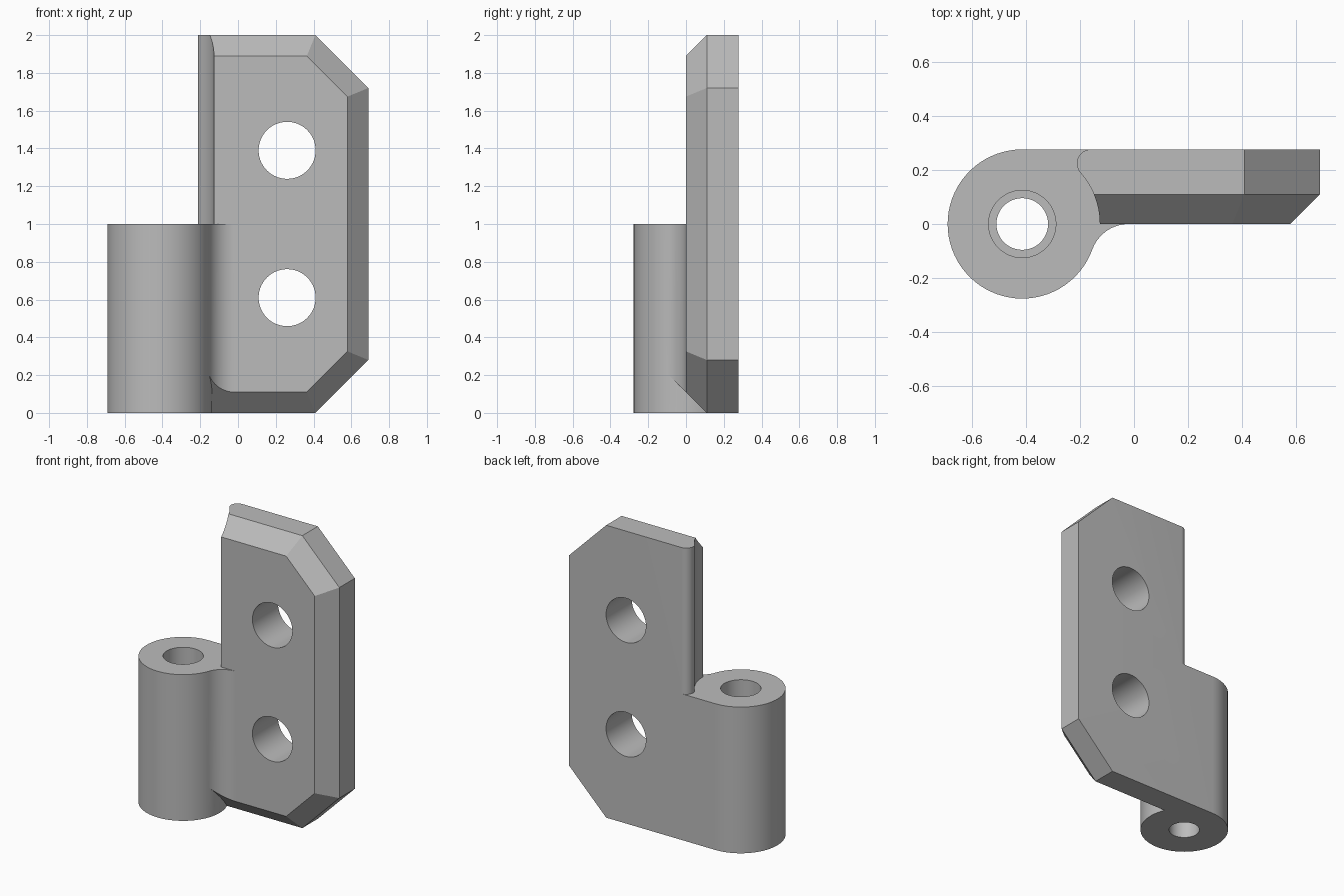
import bpy, bmesh, math
from mathutils import Vector

if "Cube" in bpy.data.objects:
    bpy.data.objects.remove(bpy.data.objects["Cube"])

AXIS = -0.415      # x of the pin axis
R = 0.277          # knuckle radius, also plate thickness
CH = 0.11          # chamfer depth
S2 = math.sqrt(2)

steel = bpy.data.materials.new("plain grey")
steel.diffuse_color = (0.5, 0.5, 0.5, 1)
steel.use_nodes = True
steel.node_tree.nodes["Principled BSDF"].inputs["Base Color"].default_value = steel.diffuse_color


def arc(cx, cy, r, a0, a1, n):
    pts = []
    for i in range(n + 1):
        a = math.radians(a0 + (a1 - a0) * i / n)
        pts.append((cx + r * math.cos(a), cy + r * math.sin(a)))
    return pts


def prism(name, pts, z0, z1, planes=()):
    """Extrude an xy outline, then keep the side n.p <= d of each plane."""
    bm = bmesh.new()
    base = bm.faces.new([bm.verts.new((x, y, z0)) for x, y in pts])
    ext = bmesh.ops.extrude_face_region(bm, geom=[base])
    verts = [g for g in ext["geom"] if isinstance(g, bmesh.types.BMVert)]
    bmesh.ops.translate(bm, verts=verts, vec=(0, 0, z1 - z0))
    for n, d in planes:
        n = Vector(n)
        bmesh.ops.bisect_plane(bm, geom=bm.verts[:] + bm.edges[:] + bm.faces[:],
                               dist=1e-6, plane_co=n * d / n.length_squared,
                               plane_no=n, clear_outer=True)
        rim = [e for e in bm.edges if e.is_boundary]
        if rim:
            bmesh.ops.edgeloop_fill(bm, edges=rim)
    bmesh.ops.recalc_face_normals(bm, faces=bm.faces[:])
    mesh = bpy.data.meshes.new(name)
    bm.to_mesh(mesh)
    bm.free()
    ob = bpy.data.objects.new(name, mesh)
    bpy.context.collection.objects.link(ob)
    mesh.materials.append(steel)
    return ob


def combine(target, tool, operation):
    mod = target.modifiers.new(operation.lower(), 'BOOLEAN')
    mod.operation, mod.solver, mod.object = operation, 'EXACT', tool
    bpy.context.view_layer.objects.active = target
    bpy.ops.object.modifier_apply(modifier=mod.name)
    bpy.data.objects.remove(tool)


def disc(cx, cy, r, n):
    return arc(cx, cy, r, 0, 360, n)[:-1]


# leaf plate with a web and a front fillet running into the knuckle
fr = R * math.sin(math.radians(20)) / (1 - math.sin(math.radians(20)))
fx = AXIS + (R + fr) * math.cos(math.radians(20))
outline = [(AXIS, 0), (AXIS, R), (0.69, R), (0.69, 0)]
outline += arc(fx, -fr, fr, 90, 160, 14)
# cut corners, then front chamfers along five edges
planes = [((1, 0, 1), 2.41), ((1, 0, -1), 0.41),
          ((0, -1, 1), 2 - CH), ((0, -1, -1), -CH), ((1, -1, 0), 0.69 - CH),
          ((1, -S2, 1), 2.41 - S2 * CH), ((1, -S2, -1), 0.41 - S2 * CH)]
hinge = prism("hinge_leaf", outline, 0, 2, planes)

# clearance for the mating knuckle above z = 1, with a rounded back lip
rr, lip = 0.288, 0.052
ly = R - lip
lx = AXIS + math.sqrt((rr + lip) ** 2 - ly ** 2)
ang = math.degrees(math.asin(ly / (rr + lip)))
relief = [(lx, 0.4), (-1, 0.4), (-1, -0.4), (fx, -0.4), (fx, 0)]
relief += arc(AXIS, 0, rr, 0, ang, 12)
relief += arc(lx, ly, lip, 180 + ang, 90, 14)[1:]
combine(hinge, prism("relief_cutter", relief, 1, 2.3), 'DIFFERENCE')

# knuckle barrel
combine(hinge, prism("knuckle", disc(AXIS, 0, R, 72), 0, 1), 'UNION')

# stepped pin bore
for r, z0, z1 in ((0.096, -0.2, 1.2), (0.125, 0.3, 1.2)):
    combine(hinge, prism("bore_cutter", disc(AXIS, 0, r, 48), z0, z1), 'DIFFERENCE')

# screw holes through the leaf
for z in (0.61, 1.39):
    cutter = prism("screw_cutter", disc(0, 0, 0.151, 56), -0.5, 0.5)
    cutter.location = (0.26, 0.1, z)
    cutter.rotation_euler = (math.pi / 2, 0, 0)
    bpy.context.view_layer.update()
    combine(hinge, cutter, 'DIFFERENCE')

# smooth round walls, crisp edges
bpy.ops.object.select_all(action='DESELECT')
hinge.select_set(True)
bpy.context.view_layer.objects.active = hinge
bpy.ops.object.shade_smooth_by_angle(angle=math.radians(25))
